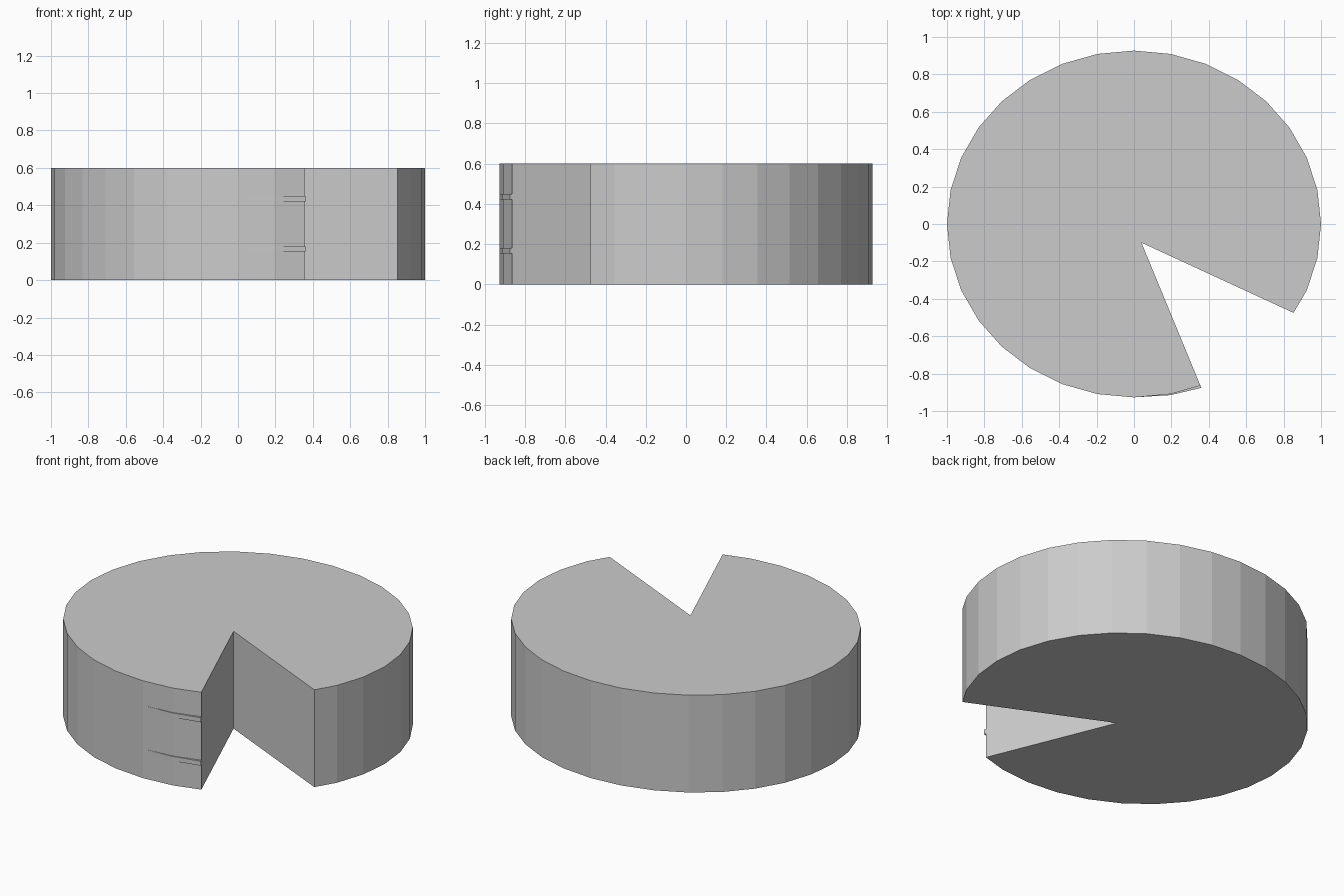
import bpy, bmesh
from math import cos, sin, radians

if "Cube" in bpy.data.objects:
    bpy.data.objects.remove(bpy.data.objects["Cube"])


def prism(name, outline, z0, z1):
    """Extrude a flat outline (counter-clockwise) from z0 to z1."""
    bm = bmesh.new()
    base = bm.faces.new([bm.verts.new((x, y, z0)) for x, y in outline])
    top = bmesh.ops.extrude_face_region(bm, geom=[base], use_keep_orig=True)
    verts = [v for v in top["geom"] if isinstance(v, bmesh.types.BMVert)]
    bmesh.ops.translate(bm, verts=verts, vec=(0, 0, z1 - z0))
    bmesh.ops.recalc_face_normals(bm, faces=bm.faces)
    mesh = bpy.data.meshes.new(name)
    bm.to_mesh(mesh)
    bm.free()
    obj = bpy.data.objects.new(name, mesh)
    bpy.context.collection.objects.link(obj)
    return obj


# Wheel: 32-sided oval with a wedge removed at the front right
RX, RY, STEP = 1.0, 0.927, 11.25
rim = [(RX * cos(radians(i * STEP)), RY * sin(radians(i * STEP)))
       for i in range(-2, 26)]
wedge = [(0.355, -0.864), (0.04, -0.10), (0.853, -0.475)]
prism("cut_wheel", rim + wedge, 0.0, 0.6)

# Thin raised bands that fade into the rim beside the cut
band = [(0.03, -0.925), (0.195, -0.915), (0.36, -0.876),
        (0.351, -0.855), (0.195, -0.90)]
for name, z0 in (("lower_band", 0.153), ("upper_band", 0.421)):
    prism(name, band, z0, z0 + 0.028)
